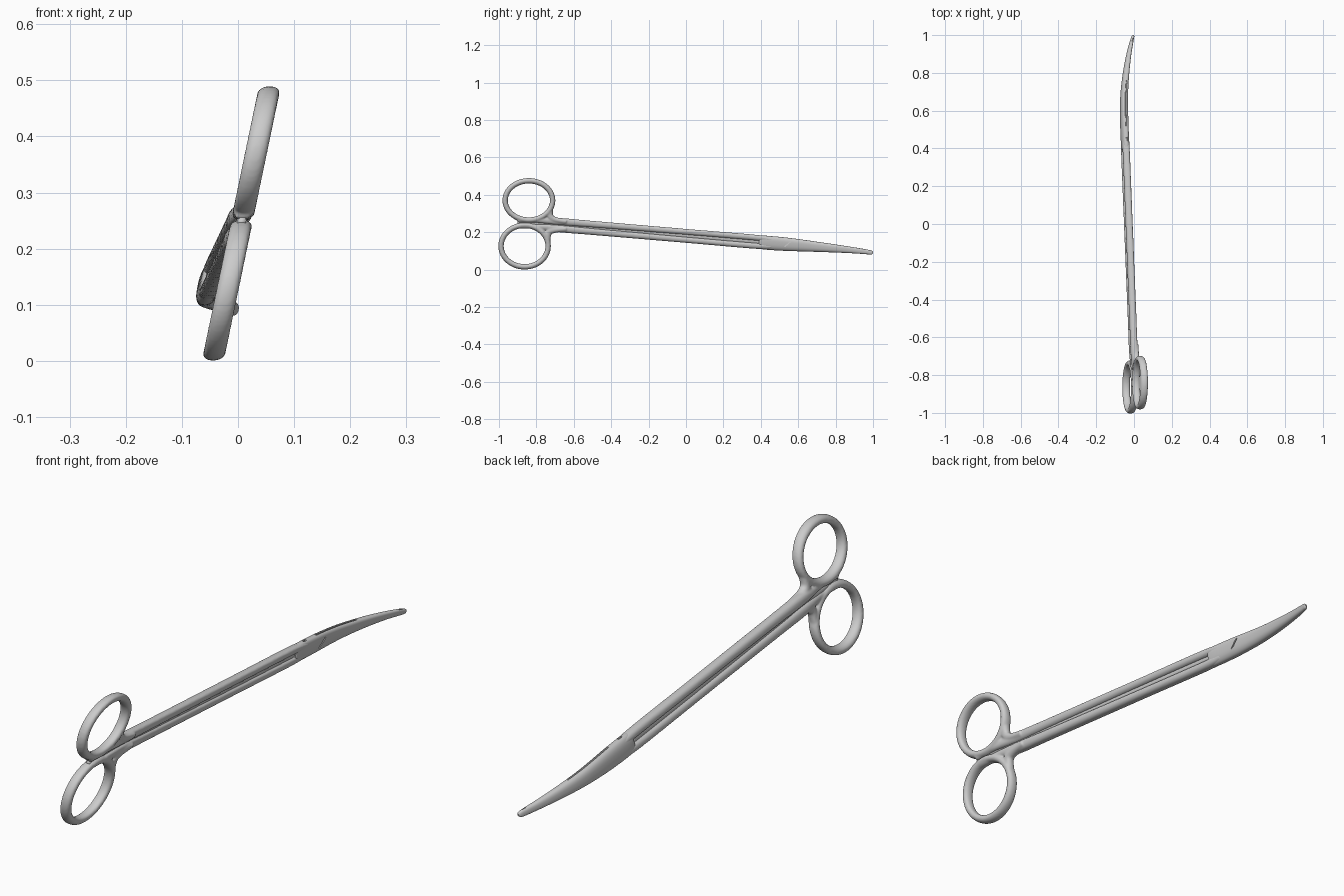
import bpy, bmesh, math
from mathutils import Vector

if "Cube" in bpy.data.objects:
    bpy.data.objects.remove(bpy.data.objects["Cube"])

LEAN = 0.2  # the whole tool leans: x grows with z


def catmull(pts, steps):
    """Smoothly resample a list of number tuples."""
    out = []
    for i in range(len(pts) - 1):
        p0, p1, p2, p3 = (pts[max(i - 1, 0)], pts[i], pts[i + 1], pts[min(i + 2, len(pts) - 1)])
        for k in range(steps):
            t = k / steps
            out.append(tuple(0.5 * (2 * b + (c - a) * t + (2 * a - 5 * b + 4 * c - d) * t * t
                                    + (3 * b - a - 3 * c + d) * t ** 3)
                             for a, b, c, d in zip(p0, p1, p2, p3)))
    return out + [pts[-1]]


def loft(name, stations, closed=False, power=2.3, sides=24):
    """Stations are (x, y, z, half thickness in x, half width across the path)."""
    bm = bmesh.new()
    n, rings = len(stations), []
    for i, (x, y, z, hx, hr) in enumerate(stations):
        a = stations[(i - 1) % n] if closed else stations[max(i - 1, 0)]
        b = stations[(i + 1) % n] if closed else stations[min(i + 1, n - 1)]
        t = Vector((b[1] - a[1], b[2] - a[2])).normalized()
        ring = []
        for k in range(sides):
            ang = 2 * math.pi * k / sides
            c, s = math.cos(ang), math.sin(ang)
            c = math.copysign(abs(c) ** (2 / power), c) * hx
            s = math.copysign(abs(s) ** (2 / power), s) * hr
            ring.append(bm.verts.new((x + c + LEAN * s * t.x, y - t.y * s, z + t.x * s)))
        rings.append(ring)
    for i in range(n if closed else n - 1):
        r0, r1 = rings[i], rings[(i + 1) % n]
        for k in range(sides):
            j = (k + 1) % sides
            bm.faces.new((r0[k], r0[j], r1[j], r1[k]))
    if not closed:
        bm.faces.new(rings[0])
        bm.faces.new(rings[-1])
    bmesh.ops.recalc_face_normals(bm, faces=bm.faces)
    mesh = bpy.data.meshes.new(name)
    bm.to_mesh(mesh)
    bm.free()
    ob = bpy.data.objects.new(name, mesh)
    bpy.context.collection.objects.link(ob)
    return ob


def activate(obs):
    bpy.ops.object.select_all(action='DESELECT')
    for o in obs:
        o.select_set(True)
    bpy.context.view_layer.objects.active = obs[0]


def axis(y):
    """Centre line of the straight shaft: x, z."""
    return -0.002 - 0.04 * (y + 0.7), 0.24 - 0.085 * (y + 0.7)


def ring_x(z):
    return -0.045 + 0.208 * z


def handle(name, side, cy, cz, ry, rz, fillet, tail):
    # finger ring
    loop = []
    for i in range(72):
        a = 2 * math.pi * i / 72
        z = cz + rz * math.sin(a)
        loop.append((ring_x(z), cy + ry * math.cos(a), z, 0.02, 0.0145))
    ring = loft(name, loop, closed=True)
    # shank running into the ring
    pts = [(ring_x(z), y, z, 0.016, 0.013) for y, z in tail]
    for y, off, hr in ((-0.68, 0.019, 0.019), (-0.5, 0.02, 0.0175), (0, 0.0215, 0.0155),
                       (0.36, 0.022, 0.0155), (0.46, 0.017, 0.014)):
        x, z = axis(y)
        pts.append((x + LEAN * side * off, y, z + side * off, 0.0185, hr))
    shank = loft("shank", catmull(pts, 12), power=2.6)
    # blend between shank and ring
    blend = loft("blend", catmull([(ring_x(z) - 0.001, y, z, 0.017, r) for y, z, r in fillet], 8))
    activate([ring, shank, blend])
    bpy.ops.object.join()
    m = ring.modifiers.new("fuse", 'REMESH')
    m.mode, m.voxel_size = 'VOXEL', 0.004
    m = ring.modifiers.new("soften", 'SMOOTH')
    m.factor, m.iterations = 0.5, 5
    for m in list(ring.modifiers):
        bpy.ops.object.modifier_apply(modifier=m.name)
    bpy.ops.object.shade_smooth()
    return ring


# two handle halves
handle("upper_handle", 1, -0.84, 0.37, 0.127, 0.105,
       [(-0.64, 0.256, 0.013), (-0.70, 0.267, 0.015), (-0.728, 0.288, 0.018), (-0.722, 0.335, 0.013)],
       [(-0.90, 0.265), (-0.80, 0.264)])
handle("lower_handle", -1, -0.863, 0.126, 0.126, 0.111,
       [(-0.64, 0.216, 0.013), (-0.70, 0.212, 0.015), (-0.735, 0.198, 0.018), (-0.739, 0.15, 0.013)],
       [(-0.90, 0.233), (-0.80, 0.230)])

# thin web closing the floor of the slot between the shanks
web = []
for y in (-0.9, -0.7, 0.0, 0.42):
    x, z = axis(y)
    web.append((x, y, z, 0.008, 0.012))
web[0] = (ring_x(0.248), -0.9, 0.248, 0.008, 0.008)
web = loft("slot_web", catmull(web, 6))
activate([web])
bpy.ops.object.shade_smooth()

# curved closed blades
blade_pts = [(-0.046, 0.39, 0.147, 0.012, 0.025), (-0.047, 0.41, 0.1455, 0.0185, 0.0365),
             (-0.051, 0.52, 0.137, 0.020, 0.036), (-0.053, 0.62, 0.129, 0.0195, 0.0315),
             (-0.051, 0.70, 0.122, 0.0185, 0.027), (-0.042, 0.80, 0.113, 0.016, 0.0215),
             (-0.027, 0.90, 0.103, 0.0125, 0.016), (-0.012, 0.97, 0.0945, 0.009, 0.0125),
             (-0.006, 0.992, 0.091, 0.007, 0.010), (-0.004, 1.0, 0.09, 0.003, 0.004)]
path = catmull(blade_pts, 10)
blades = loft("blades", path, power=2.6, sides=40)

# cutters: seam slits along the top edge, and the pivot screw slot
cutters = []
for y0, y1, w in ((0.44, 0.462, 0.004), (0.52, 0.76, 0.0028), (0.965, 0.982, 0.003)):
    seam = [(x + LEAN * hr + 0.002, y, z + hr, w, 0.006) for x, y, z, hx, hr in
            catmull(blade_pts, 30) if y0 <= y <= y1]
    cutters.append(loft("seam_cutter", seam, sides=8))
bpy.ops.mesh.primitive_cube_add(size=1, location=(-0.03, 0.545, 0.137),
                                rotation=(math.radians(40), 0, 0), scale=(0.013, 0.045, 0.006))
cutters.append(bpy.context.object)
for c in cutters:
    c.hide_render = True
    m = blades.modifiers.new("cut", 'BOOLEAN')
    m.operation, m.object, m.solver = 'DIFFERENCE', c, 'EXACT'
activate([blades])
for m in list(blades.modifiers):
    bpy.ops.object.modifier_apply(modifier=m.name)
for c in cutters:
    bpy.data.objects.remove(c)
activate([blades])
bpy.ops.object.shade_smooth_by_angle(angle=math.radians(40))
